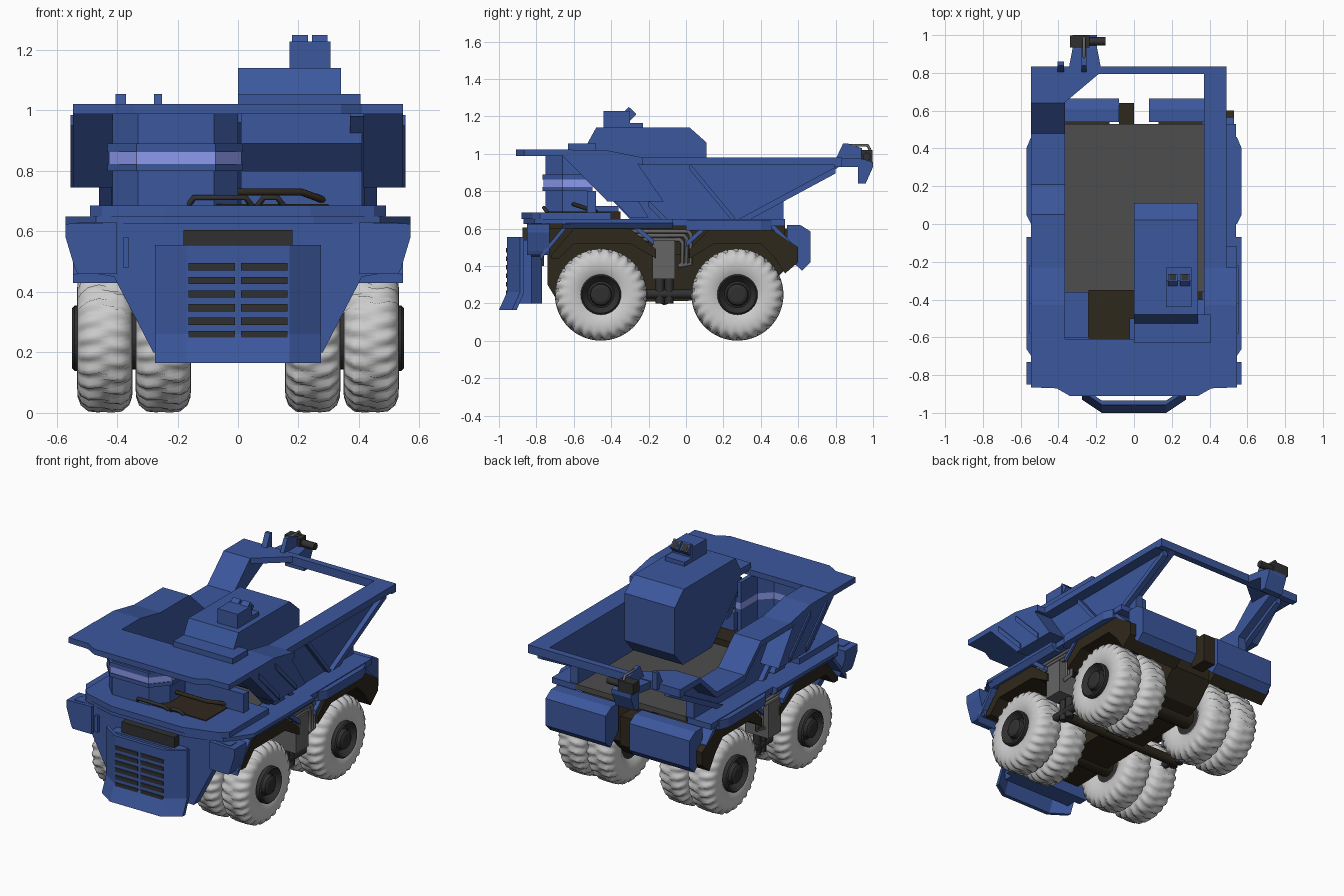
import bpy, bmesh, math

def mat(name, c):
    m = bpy.data.materials.new(name)
    m.diffuse_color = (*c, 1)
    return m

BLUE = mat("blue_paint", (0.044, 0.096, 0.335))
VISOR = mat("visor_glass", (0.27, 0.32, 0.85))
BROWN = mat("dark_frame", (0.028, 0.021, 0.012))
DARK = mat("dark_metal", (0.03, 0.03, 0.03))
STEEL = mat("steel", (0.13, 0.13, 0.13))
FLOOR = mat("bed_floor", (0.075, 0.075, 0.075))

def finish(name, bm, m, mirror=False):
    bmesh.ops.recalc_face_normals(bm, faces=bm.faces)
    me = bpy.data.meshes.new(name)
    bm.to_mesh(me)
    bm.free()
    if m:
        me.materials.append(m)
    ob = bpy.data.objects.new(name, me)
    bpy.context.collection.objects.link(ob)
    if mirror:
        ob.modifiers.new("mirror", 'MIRROR')
    return ob

def loft(name, rings, m, mirror=False):
    bm = bmesh.new()
    vs = [[bm.verts.new(p) for p in r] for r in rings]
    n = len(rings[0])
    for a, b in zip(vs, vs[1:]):
        for i in range(n):
            bm.faces.new((a[i], a[(i + 1) % n], b[(i + 1) % n], b[i]))
    bm.faces.new(vs[0])
    bm.faces.new(vs[-1])
    return finish(name, bm, m, mirror)

def prism(name, axis, pts, a, b, m=BLUE, mirror=False):
    put = {'x': lambda p, t: (t, p[0], p[1]), 'y': lambda p, t: (p[0], t, p[1]),
           'z': lambda p, t: (p[0], p[1], t)}[axis]
    return loft(name, [[put(p, t) for p in pts] for t in (a, b)], m, mirror)

def box(name, x0, x1, y0, y1, z0, z1, m=BLUE, mirror=False):
    return prism(name, 'z', [(x0, y0), (x1, y0), (x1, y1), (x0, y1)], z0, z1, m, mirror)

def ribbon(name, path, th, a, b, m=BLUE, mirror=False):
    return prism(name, 'x', path + [(y, z - th) for y, z in reversed(path)], a, b, m, mirror)

def sym(pts):
    return pts + [(-x, v) for x, v in reversed(pts)]

def pipe(name, pts, r, m):
    cu = bpy.data.curves.new(name, 'CURVE')
    cu.dimensions = '3D'
    cu.bevel_depth, cu.bevel_resolution, cu.use_fill_caps = r, 2, True
    sp = cu.splines.new('POLY')
    sp.points.add(len(pts) - 1)
    for q, p in zip(sp.points, pts):
        q.co = (*p, 1)
    cu.materials.append(m)
    bpy.context.collection.objects.link(bpy.data.objects.new(name, cu))

def lathe(name, prof, seg, m, lugs=False):
    bm = bmesh.new()
    rings = []
    for k in range(seg):
        t = 2 * math.pi * k / seg
        ring = []
        for x, r in prof:
            if lugs and r > 0.2:
                phase = 26 * t + 30 * abs(x) + (math.pi if x < 0 else 0)
                r -= 0.012 * (math.sin(phase) < -0.1)
            ring.append(bm.verts.new((x, r * math.cos(t), r * math.sin(t))))
        rings.append(ring)
    for k in range(seg):
        a, b = rings[k], rings[(k + 1) % seg]
        for i in range(len(prof) - 1):
            bm.faces.new((a[i], a[i + 1], b[i + 1], b[i]))
    bmesh.ops.remove_doubles(bm, verts=bm.verts, dist=1e-5)
    ob = finish(name, bm, m)
    if lugs:
        ob.data.shade_smooth()
    return ob

# wheels: dual tyres on both axles, with dished hubs
half = [(0.065, 0.09), (0.085, 0.12), (0.092, 0.16), (0.09, 0.195), (0.08, 0.222), (0.055, 0.243), (0.02, 0.246)]
tyre = lathe("tyre", half + [(-x, r) for x, r in reversed(half)], 156, None, True)
hub = lathe("hub", [(-0.26, 0), (-0.26, 0.1), (0.1, 0.108), (0.108, 0.1), (0.085, 0.082), (0.07, 0.07),
                    (0.075, 0.06), (0.1, 0.055), (0.108, 0.04), (0.108, 0)], 32, DARK)
for y in (-0.455, 0.275):
    for s in (1, -1):
        for src, xs in ((tyre, (0.44, 0.247)), (hub, (0.44,))):
            for x in xs:
                ob = src.copy()
                ob.location = (s * x, y, 0.247)
                ob.rotation_euler.z = 0 if s > 0 else math.pi
                bpy.context.collection.objects.link(ob)
    pipe("axle", [(-0.4, y, 0.247), (0.4, y, 0.247)], 0.06, BROWN)
bpy.data.objects.remove(tyre)
bpy.data.objects.remove(hub)

# chassis and wheel arch liners
prism("chassis", 'x', [(-0.74, 0.63), (-0.74, 0.3), (-0.68, 0.2), (0.3, 0.22), (0.4, 0.25), (0.53, 0.38), (0.53, 0.62)],
      -0.14, 0.14, BROWN)
box("cross_frame", -0.46, 0.46, -0.2, 0.02, 0.46, 0.62, BROWN)
prism("front_liner", 'x', [(-0.72, 0.44), (-0.72, 0.46), (-0.6, 0.6), (-0.3, 0.6), (-0.16, 0.49), (-0.16, 0.44),
                           (-0.3, 0.52), (-0.6, 0.52), (-0.68, 0.44)], 0.13, 0.53, BROWN, True)
prism("rear_liner", 'x', [(0.02, 0.44), (0.02, 0.49), (0.13, 0.6), (0.45, 0.6), (0.6, 0.5), (0.6, 0.42), (0.53, 0.36),
                          (0.47, 0.45), (0.4, 0.52), (0.15, 0.52)], 0.13, 0.53, BROWN, True)
box("rear_hitch", -0.08, 0.0, 0.5, 0.64, 0.42, 0.6, BROWN)

# side tanks, drive shafts and exhaust pipes
box("side_tank", 0.36, 0.52, -0.18, -0.06, 0.33, 0.54, STEEL, True)
for s in (1, -1):
    for k in range(3):
        o = 0.022 * k
        pipe("exhaust_pipe", [(s * 0.5, -0.3, 0.585 - o), (s * 0.5, 0.01 - o, 0.585 - o),
                              (s * 0.5, 0.025 - o, 0.57 - o), (s * 0.5, 0.025 - o, 0.41), (s * 0.5, -0.04, 0.4)], 0.011, STEEL)
    for y in (-0.14, -0.09):
        pipe("damper", [(s * 0.42, y, 0.2), (s * 0.42, y, 0.34)], 0.024, DARK)
    pipe("side_shaft", [(s * 0.42, -0.3, 0.25), (s * 0.42, 0.1, 0.25)], 0.025, DARK)
pipe("cross_bar", [(-0.42, -0.115, 0.22), (0.42, -0.115, 0.22)], 0.03, BROWN)

# fenders, skirts and rear mudguards
ribbon("front_fender", [(-0.78, 0.46), (-0.64, 0.63), (-0.28, 0.63), (-0.17, 0.54)], 0.03, 0.36, 0.545, BLUE, True)
ribbon("rear_fender", [(0.0, 0.53), (0.11, 0.63), (0.46, 0.63), (0.56, 0.53)], 0.03, 0.36, 0.53, BLUE, True)
box("side_deck", 0.38, 0.54, -0.6, 0.53, 0.615, 0.65, BLUE, True)
prism("front_skirt", 'y', [(0.5, 0.65), (0.57, 0.65), (0.57, 0.63), (0.545, 0.6), (0.5, 0.6)], -0.66, -0.07, BLUE, True)
prism("rear_skirt", 'z', [(0.5, 0.0), (0.545, 0.0), (0.57, 0.05), (0.57, 0.4), (0.545, 0.46), (0.5, 0.46)],
      0.59, 0.645, BLUE, True)
prism("rear_mudguard", 'x', [(0.54, 0.62), (0.61, 0.62), (0.665, 0.585), (0.665, 0.42), (0.62, 0.375), (0.54, 0.45)],
      0.08, 0.49, BLUE, True)
prism("front_guard", 'y', [(0.4, 0.63), (0.57, 0.625), (0.57, 0.58), (0.54, 0.48), (0.53, 0.46), (0.4, 0.46)],
      -0.85, -0.73, BLUE, True)

# nose body and deck
prism("nose_body", 'y', sym([(0.53, 0.63), (0.53, 0.47), (0.41, 0.45), (0.28, 0.2)]), -0.83, -0.77)
prism("front_deck", 'z', sym([(0.55, -0.4), (0.57, -0.66), (0.47, -0.81), (0.25, -0.87)]), 0.625, 0.65)
prism("deck_step", 'z', sym([(0.49, -0.4), (0.49, -0.78), (0.45, -0.82), (0.24, -0.88)]), 0.65, 0.685)
box("nose_panel", -0.38, -0.36, -0.85, -0.8, 0.48, 0.58)

# grille plate with chamfered wings and slots
prof = [(-0.957, 0.555), (-0.935, 0.555), (-0.935, 0.26), (-0.975, 0.165), (-1.0, 0.165), (-0.957, 0.26)]
loft("grille_plate", [[(x, y + d, z) for y, z in prof] for x, d in ((-0.275, 0.07), (-0.17, 0), (0.17, 0), (0.275, 0.07))], BLUE)
for k in range(6):
    z = 0.483 - 0.045 * k
    box("grille_slot", 0.01, 0.163, -0.962, -0.94, z - 0.012, z + 0.012, DARK, True)
box("radiator", -0.18, 0.18, -0.875, -0.76, 0.4, 0.605, DARK)
box("grille_mount", -0.24, 0.24, -0.89, -0.82, 0.2, 0.54)

# engine bay and deck rails
box("engine_bay", -0.24, 0.3, -0.74, -0.35, 0.6, 0.69, BROWN)
pipe("engine_duct", [(0.0, -0.6, 0.73), (0.21, -0.6, 0.73), (0.32, -0.48, 0.69)], 0.012, BROWN)
for a, b in ((-0.165, 0.045), (0.065, 0.15)):
    pipe("deck_rail", [(a, -0.74, 0.685), (a + 0.02, -0.76, 0.712), (b - 0.02, -0.76, 0.712), (b, -0.74, 0.685)], 0.01, DARK)

# cab: open-backed shell with wraparound visor
def cab_ring(g):
    def u(o):
        return [(-0.415 - o, -0.5), (-0.415 - o, -0.66), (-0.33 - o * 0.4, -0.75 - o),
                (-0.08 + o * 0.4, -0.75 - o), (o, -0.66), (o, -0.5)]
    return u(g) + u(-0.025)[::-1]
for name, g, z0, z1, m in (("cab_lower", 0, 0.685, 0.8, BLUE), ("visor_sill", 0.016, 0.8, 0.823, BLUE),
                           ("cab_visor", 0.012, 0.823, 0.862, VISOR), ("visor_brow", 0.016, 0.862, 0.89, BLUE),
                           ("cab_upper", 0, 0.89, 0.99, BLUE)):
    prism(name, 'z', cab_ring(g), z0, z1, m)
box("cab_side_floor", -0.41, -0.24, -0.6, -0.36, 0.65, 0.72)

# right front bulkhead with recessed slot
box("bulkhead_lower", 0.01, 0.41, -0.53, -0.48, 0.685, 0.8)
box("bulkhead_upper", 0.01, 0.41, -0.56, -0.5, 0.89, 0.99)
prism("bulkhead_recess", 'x', [(-0.54, 0.9), (-0.5, 0.9), (-0.4, 0.79), (-0.44, 0.79)], 0.01, 0.41)

# dump bed: floor and side walls
box("bed_floor", -0.37, 0.38, -0.36, 0.53, 0.62, 0.652, FLOOR)
front = [(-0.63, 1.0), (-0.43, 1.0), (-0.25, 0.97)]
base = [(0.82, 0.93), (0.52, 0.77), (0.52, 0.63), (-0.28, 0.63)]
dip = [(0.05, 0.97), (0.21, 0.82), (0.48, 0.82), (0.64, 0.97)]
prism("bed_wall_right", 'x', front + [(0.82, 0.97)] + base, 0.37, 0.42)
prism("bed_wall_left", 'x', front + dip + [(0.82, 0.97)] + base, -0.42, -0.365)
prism("bed_flare", 'x', [(-0.66, 0.99), (-0.42, 0.99), (-0.26, 0.95), (-0.12, 0.745), (-0.42, 0.745)],
      0.415, 0.545, BLUE, True)
prism("bed_corner", 'x', [(-0.6, 0.98), (-0.4, 0.98), (-0.2, 0.66), (-0.3, 0.66)], 0.4, 0.46, BLUE, True)

# bed rims, canopy and rear beam
rim = [(-0.62, 1.02), (-0.43, 1.02), (-0.23, 0.98)]
ribbon("rim_left", rim + [(0.05, 0.98), (0.21, 0.83), (0.48, 0.83), (0.64, 0.98), (0.83, 0.98)], 0.035, -0.545, -0.365)
ribbon("rim_right", rim + [(0.83, 0.98)], 0.04, 0.37, 0.49)
ribbon("rim_right_flare", rim, 0.04, 0.48, 0.545)
box("rear_beam", -0.545, 0.49, 0.795, 0.835, 0.93, 0.98)
prism("canopy", 'z', sym([(0.545, -0.61), (0.545, -0.865), (0.41, -0.87), (0.34, -0.91)]), 0.988, 1.022)
prism("rim_gusset", 'z', [(-0.37, 0.64), (-0.37, 0.8), (-0.18, 0.8)], 0.945, 0.98)

# diagonal ribs on the bed sides
for (y0, z0), (y1, z1), both in (((0.02, 0.95), (0.26, 0.66), 0), ((0.28, 0.65), (0.8, 0.93), 1),
                                 ((0.15, 0.65), (0.52, 0.65), 1), ((-0.2, 0.75), (-0.1, 0.65), 1)):
    ribbon("side_rib", [(y0, z0), (y1, z1)], 0.035, 0.415, 0.45, BLUE, both)
for y in (-0.58, -0.42):
    ribbon("flare_rib", [(y, 0.985), (y + 0.2, 0.78)], 0.035, 0.54, 0.553, BLUE, True)

# turret hull with hatch sight
prism("turret_hull", 'x', [(-0.48, 1.14), (0.02, 1.14), (0.11, 1.06), (0.11, 0.77), (0.03, 0.68), (-0.25, 0.68),
                           (-0.53, 0.96), (-0.53, 1.05)], 0.0, 0.34)
box("turret_base", 0.0, 0.405, -0.63, -0.48, 1.015, 1.055)
box("hatch_plate", 0.17, 0.305, -0.44, -0.23, 1.13, 1.165)
box("hatch_block", 0.17, 0.305, -0.44, -0.3, 1.16, 1.228)
for x in (0.205, 0.27):
    prism("sight_lens", 'x', [(-0.34, 1.215), (-0.305, 1.25), (-0.265, 1.21), (-0.3, 1.175)], x - 0.026, x + 0.026)
    prism("sight_glass", 'x', [(-0.302, 1.243), (-0.299, 1.246), (-0.266, 1.213), (-0.269, 1.21)], x - 0.018, x + 0.018, DARK)

# rear camera arm, fin and sensor
arm = [(0.8, 0.975), (0.93, 0.975), (1.0, 0.955), (1.0, 0.93), (0.96, 0.84), (0.92, 0.84), (0.92, 0.93), (0.8, 0.93)]
loft("camera_arm", [[(-0.26 + s * (0.09 if y < 0.9 else 0.065), y, z) for y, z in arm] for s in (-1, 1)], BLUE)
prism("camera_fin", 'x', [(0.8, 0.97), (0.84, 1.055), (0.865, 1.055), (0.94, 1.03), (0.94, 0.97)], -0.277, -0.252)
prism("rim_post", 'x', [(0.8, 0.97), (0.84, 1.055), (0.86, 1.055), (0.86, 0.95), (0.8, 0.95)], -0.405, -0.37)
box("camera_body", -0.34, -0.235, 0.935, 0.998, 0.955, 1.02, DARK)
pipe("camera_barrel", [(-0.34, 0.967, 0.985), (-0.15, 0.967, 0.985)], 0.022, DARK)
pipe("camera_rail", [(-0.265, 0.86, 1.03), (-0.265, 0.88, 1.045), (-0.265, 0.97, 1.045), (-0.265, 0.985, 1.02)], 0.008, STEEL)
